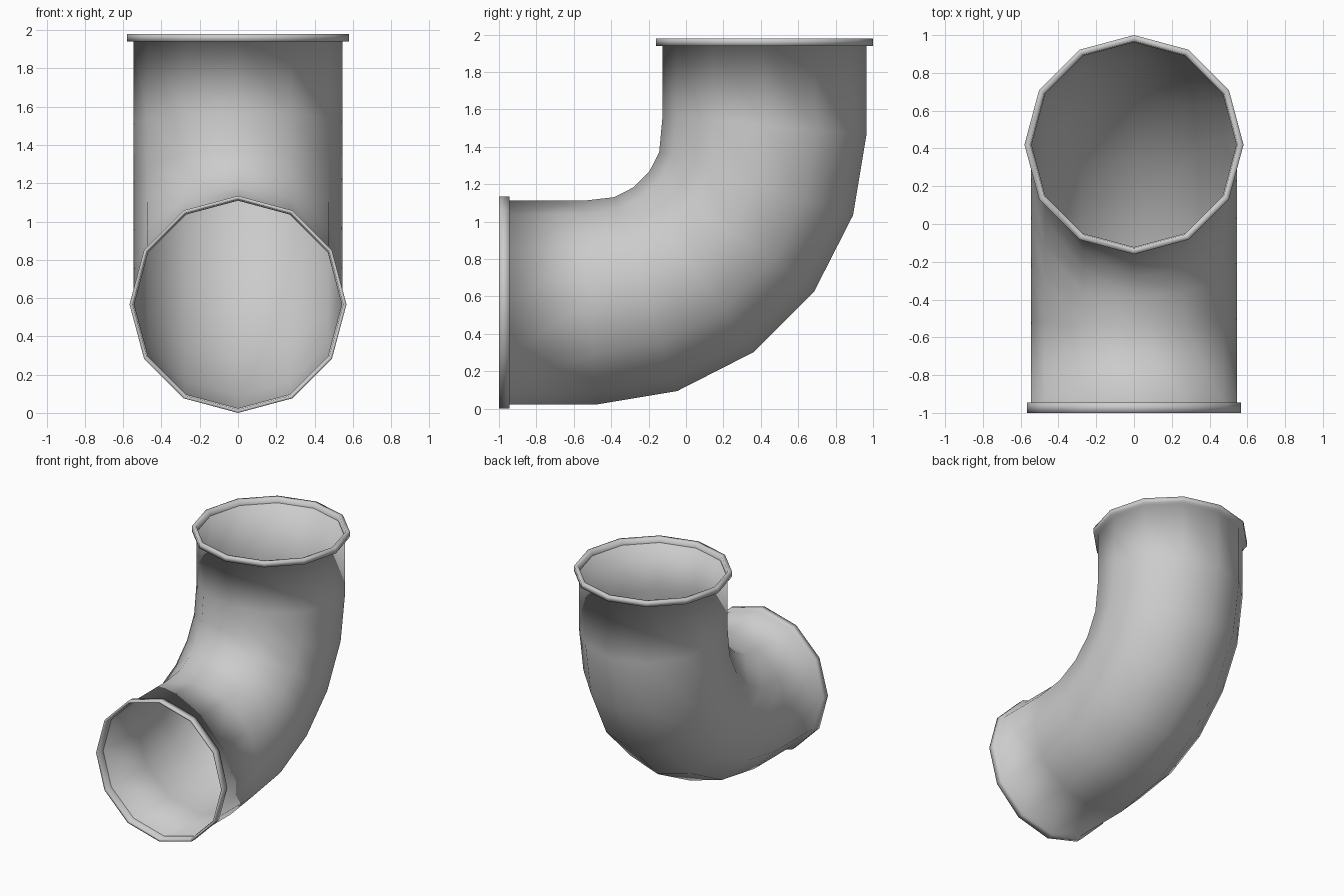
import bpy, bmesh
from math import sin, cos, pi, radians

if "Cube" in bpy.data.objects:
    bpy.data.objects.remove(bpy.data.objects["Cube"])

SIDES = 12
CY, CZ, BEND = -0.5, 1.487, 0.92   # bend centre and centreline radius
R = 0.545                          # pipe radius

bm = bmesh.new()


def ring(angle, ext, r, tilt=0.0):
    """Ring of the sweep: bend angle, offset along the tangent, radius, shear."""
    a = radians(angle)
    verts = []
    for i in range(SIDES):
        t = 2 * pi * i / SIDES
        d = BEND + r * cos(t)
        e = ext + tilt * cos(t)
        verts.append(bm.verts.new((r * sin(t),
                                   CY + d * sin(a) + e * cos(a),
                                   CZ - d * cos(a) + e * sin(a))))
    return verts


# front flange: inner lip, rim face, outer band, back step
specs = [(0, -0.445, R - 0.003), (0, -0.5, 0.55), (0, -0.5, 0.567),
         (0, -0.445, 0.567), (0, -0.445, R)]
# bend
specs += [(0, -0.01, R, 0.033)]
specs += [(a, 0, R) for a in (18, 36, 54, 72)]
specs += [(90, 0.029, R, -0.051)]
# top flange
specs += [(90, 0.453, R), (90, 0.453, 0.58), (90, 0.493, 0.58),
          (90, 0.493, 0.548), (90, 0.453, R - 0.003)]

rings = [ring(*s) for s in specs]
for p, q in zip(rings, rings[1:]):
    for i in range(SIDES):
        j = (i + 1) % SIDES
        bm.faces.new((p[i], p[j], q[j], q[i]))

# outside of the pipe faces outward
bm.normal_update()
f = bm.faces[:][8 * SIDES]
c = f.calc_center_median()
axis = sum((v.co for v in rings[8]), c * 0) / SIDES
if f.normal.dot(c - axis) < 0:
    bmesh.ops.reverse_faces(bm, faces=bm.faces[:])

for f in bm.faces:
    f.smooth = True
mesh = bpy.data.meshes.new("pipe_elbow")
bm.to_mesh(mesh)
bm.free()
obj = bpy.data.objects.new("pipe_elbow", mesh)
bpy.context.collection.objects.link(obj)
